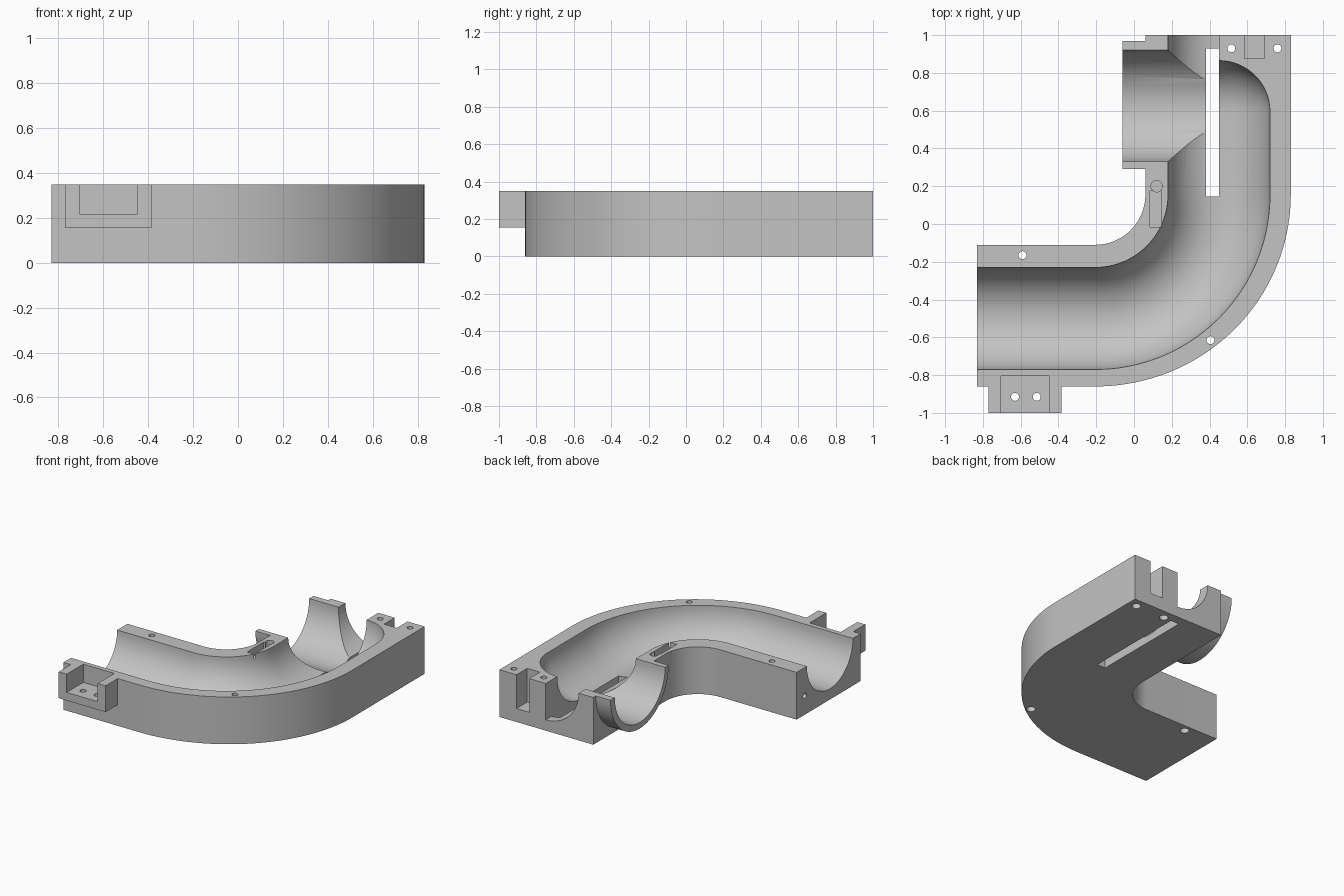
import bpy, bmesh
from math import sin, cos, pi, radians
from mathutils import Vector

if "Cube" in bpy.data.objects:
    bpy.data.objects.remove(bpy.data.objects["Cube"])

TOP = 0.35                 # height of the split plane
BEND = (-0.205, 0.155)     # centre of the elbow
MID, BORE = 0.655, 0.27    # elbow centreline radius, channel radius
LANE = BEND[0] + MID       # x of the straight lane's centreline

grey = bpy.data.materials.new("light_grey")
grey.use_nodes = True
grey.diffuse_color = (0.55, 0.55, 0.55, 1)
grey.node_tree.nodes["Principled BSDF"].inputs["Base Color"].default_value = grey.diffuse_color


def finish(name, bm):
    bmesh.ops.recalc_face_normals(bm, faces=bm.faces)
    mesh = bpy.data.meshes.new(name)
    bm.to_mesh(mesh)
    bm.free()
    mesh.materials.append(grey)
    obj = bpy.data.objects.new(name, mesh)
    bpy.context.collection.objects.link(obj)
    return obj


def prism(name, outline, axis, lo, hi):
    """Extrude a 2D outline along an axis, from lo to hi."""
    place = {"X": lambda a, b, h: (h, a, b),
             "Y": lambda a, b, h: (a, h, b),
             "Z": lambda a, b, h: (a, b, h)}[axis]
    bm = bmesh.new()
    rings = [[bm.verts.new(place(a, b, h)) for a, b in outline] for h in (lo, hi)]
    skin(bm, rings)
    return finish(name, bm)


def skin(bm, rings):
    for low, high in zip(rings, rings[1:]):
        for i in range(len(low)):
            bm.faces.new((low[i - 1], low[i], high[i], high[i - 1]))
    bm.faces.new(rings[0])
    bm.faces.new(rings[-1])


def arc(cx, cy, rx, ry, start, end, steps=32):
    angles = [radians(start + (end - start) * i / steps) for i in range(steps + 1)]
    return [(cx + rx * cos(t), cy + ry * sin(t)) for t in angles]


def circle(cx, cy, r, steps=32):
    return arc(cx, cy, r, r, 0, 360, steps)[:-1]


def box(name, x0, x1, y0, y1, z0, z1):
    return prism(name, [(x0, y0), (x1, y0), (x1, y1), (x0, y1)], "Z", z0, z1)


def combine(target, tool, operation):
    mod = target.modifiers.new(operation, "BOOLEAN")
    mod.operation, mod.solver, mod.object = operation, "EXACT", tool
    bpy.context.view_layer.update()
    graph = bpy.context.evaluated_depsgraph_get()
    mesh = bpy.data.meshes.new_from_object(target.evaluated_get(graph))
    target.modifiers.clear()
    target.data = mesh
    bpy.data.objects.remove(tool)


def channel():
    """Round bore along the straight, the bend and the lane, with a domed end."""
    cx, cy = BEND
    stations = [((-1, cy - MID), 0, BORE)]
    for i in range(41):
        t = pi / 2 * i / 40
        stations.append(((cx + MID * sin(t), cy - MID * cos(t)), t, BORE))
    for i in range(16):
        t = radians(89) * i / 15
        stations.append(((LANE, 0.595 + BORE * sin(t)), pi / 2, BORE * cos(t)))
    bm = bmesh.new()
    rings = []
    for (x, y), heading, r in stations:
        side = Vector((sin(heading), -cos(heading), 0))
        rings.append([bm.verts.new(Vector((x, y, TOP)) + side * a + Vector((0, 0, b)))
                      for a, b in circle(0, 0, r, 64)])
    skin(bm, rings)
    return finish("channel_cutter", bm)


# Elbow block
outline = [(-0.83, -0.86)]
outline += arc(*BEND, 1.035, 1.015, -90, 0, 48)
outline += [(0.83, 1.0), (0.06, 1.0)]
outline += arc(*BEND, 0.265, 0.265, 0, -90)
outline += [(-0.83, -0.11)]
body = prism("elbow_housing", outline, "Z", 0, TOP)

# Side spout and front mounting bracket
spout = prism("side_spout", arc(0.63, TOP, 0.34, 0.34, 180, 360, 48), "X", -0.06, 0.12)
combine(body, spout, "UNION")
combine(body, box("bracket", -0.77, -0.385, -1, -0.82, 0.155, TOP), "UNION")

# Main channel, its open back half and the side bore
cutters = [
    channel(),
    prism("back_outlet", arc(LANE, TOP, BORE, BORE, 90, 270), "Y", 0.595, 1.1),
    prism("side_bore", circle(0.625, TOP, 0.295, 64), "X", -0.2, 0.42),
    # Valve slot, back notch, bracket pocket, latch groove
    box("slot", 0.38, 0.45, 0.145, 0.93, -0.1, 0.3),
    box("notch", 0.585, 0.69, 0.875, 1.1, 0.1, 0.5),
    box("pocket", -0.705, -0.45, -1.1, -0.805, 0.215, 0.5),
    box("groove", 0.085, 0.145, -0.015, 0.175, 0.29, 0.5),
    prism("pin_socket", circle(0.12, 0.2, 0.03), "Z", 0.25, 0.5),
    prism("end_hole", circle(-0.205, 0.14, 0.02), "X", -1, -0.73),
]
# Screw holes with wider bores below
for x, y in ((0.515, 0.93), (0.76, 0.93), (0.405, -0.615), (-0.59, -0.165)):
    cutters.append(prism("screw_hole", circle(x, y, 0.021, 24), "Z", -0.1, 0.5))
    cutters.append(prism("screw_recess", circle(x, y, 0.031, 24), "Z", -0.1, 0.06))
# Bracket holes
for x in (-0.63, -0.515):
    cutters.append(prism("bracket_hole", circle(x, -0.915, 0.021, 24), "Z", 0.1, 0.5))
for cutter in cutters:
    combine(body, cutter, "DIFFERENCE")

bpy.ops.object.select_all(action="DESELECT")
body.select_set(True)
bpy.context.view_layer.objects.active = body
bpy.ops.object.shade_smooth_by_angle(angle=radians(30))
